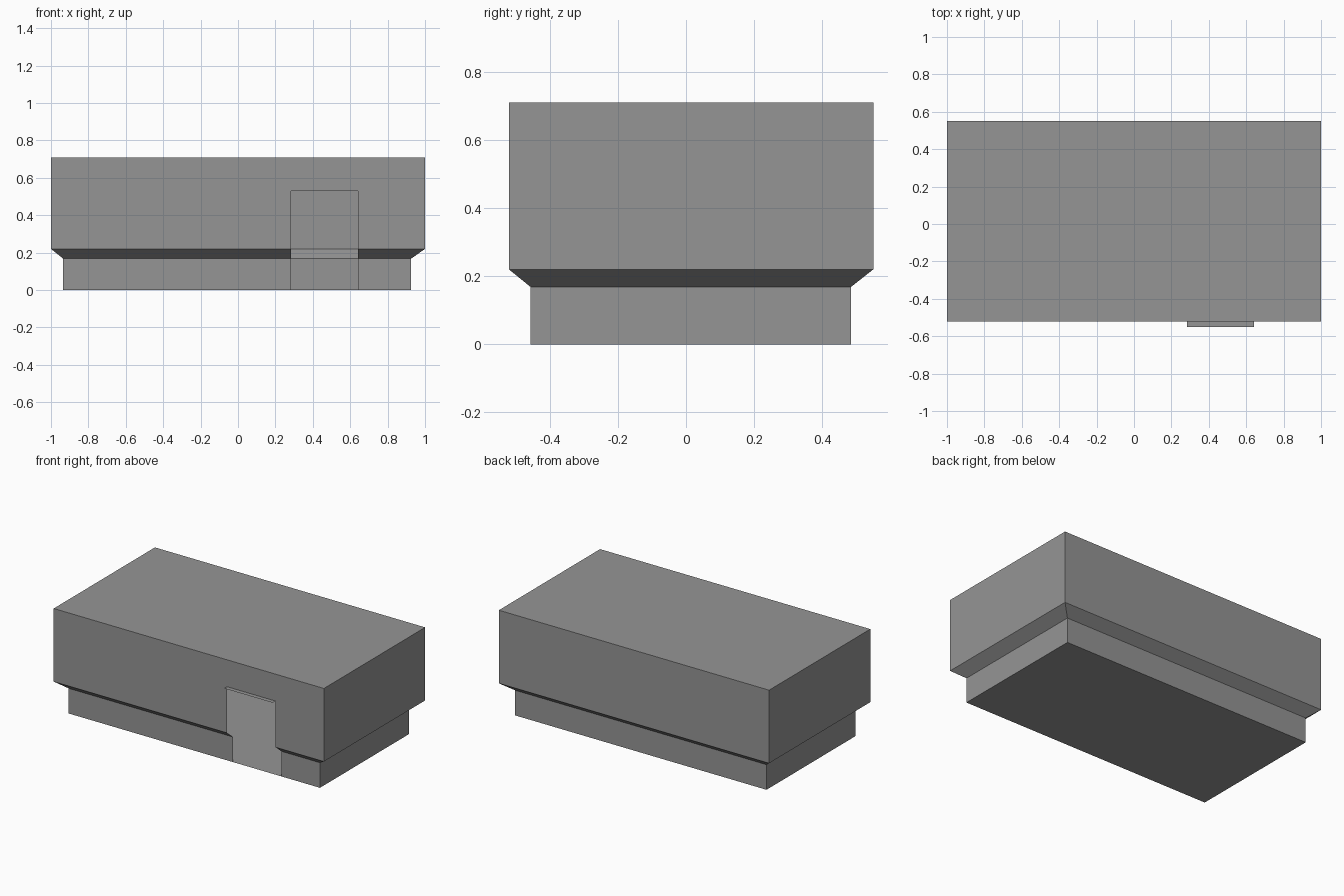
import bpy, bmesh
from mathutils import Vector

cube = bpy.data.objects.get("Cube")
if cube:
    bpy.data.objects.remove(cube, do_unlink=True)

grey = bpy.data.materials.new("plain grey")
grey.use_nodes = True
grey.diffuse_color = (0.3, 0.3, 0.3, 1)
bsdf = grey.node_tree.nodes["Principled BSDF"]
bsdf.inputs["Base Color"].default_value = grey.diffuse_color
bsdf.inputs["Roughness"].default_value = 0.8

DOOR_LEFT, DOOR_RIGHT, DOOR_TOP = 0.283, 0.642, 0.529
WALL_FRONT, WALL_BACK = -0.52, 0.55


def add_object(name, bm):
    mesh = bpy.data.meshes.new(name)
    bm.to_mesh(mesh)
    bm.free()
    mesh.materials.append(grey)
    obj = bpy.data.objects.new(name, mesh)
    bpy.context.collection.objects.link(obj)


def ring(bm, x0, x1, y0, y1, z):
    return [bm.verts.new((x, y, z)) for x, y in ((x0, y0), (x1, y0), (x1, y1), (x0, y1))]


def cut(bm, faces, point, normal):
    geom = set(faces)
    for f in faces:
        geom.update(f.edges, f.verts)
    bmesh.ops.bisect_plane(bm, geom=list(geom), plane_co=point, plane_no=normal)


def front_faces(bm):
    return [f for f in bm.faces if f.calc_center_median().y < -0.4]


def in_door(f):
    return DOOR_LEFT < f.calc_center_median().x < DOOR_RIGHT


# Hollow thin shell: narrow base, flared band, wide upper storey
bm = bmesh.new()
base = (-0.935, 0.926, -0.456, 0.484)
upper = (-1, 1, WALL_FRONT, WALL_BACK)
rings = [ring(bm, *size, z) for size, z in
         ((base, 0), (base, 0.168), (upper, 0.22), (upper, 0.709))]
for low, high in zip(rings, rings[1:]):
    for i in range(4):
        j = (i + 1) % 4
        bm.faces.new((low[i], low[j], high[j], high[i]))
bm.faces.new(rings[0][::-1])
bm.faces.new(rings[-1])

# Doorway opening through the whole front wall
for x in (DOOR_LEFT, DOOR_RIGHT):
    cut(bm, front_faces(bm), Vector((x, 0, 0)), Vector((1, 0, 0)))
column = [f for f in front_faces(bm) if in_door(f)]
cut(bm, column, Vector((0, 0, DOOR_TOP)), Vector((0, 0, 1)))
opening = [f for f in front_faces(bm)
           if in_door(f) and f.calc_center_median().z < DOOR_TOP]
bmesh.ops.delete(bm, geom=opening, context='FACES')
add_object("building_shell", bm)

# Small flat ledge above the doorway
bm = bmesh.new()
bm.faces.new(ring(bm, DOOR_LEFT, DOOR_RIGHT, -0.55, WALL_FRONT, DOOR_TOP))
add_object("door_ledge", bm)
